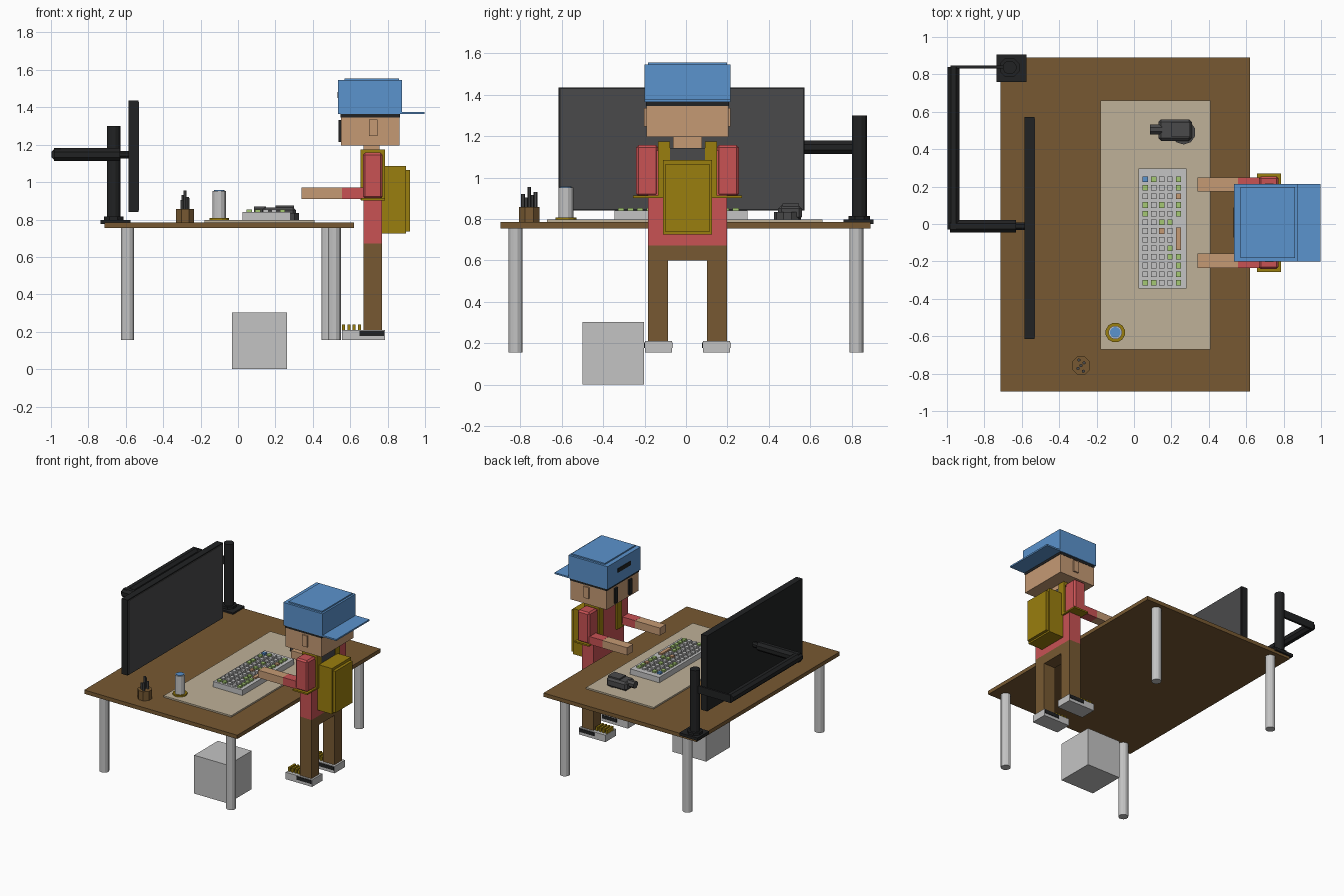
import bpy, math, random
from mathutils import Vector

random.seed(4)


def mat(name, r, g, b):
    m = bpy.data.materials.new(name)
    lin = [(c / 255 / 12.92) if c < 11 else ((c / 255 + 0.055) / 1.055) ** 2.4 for c in (r, g, b)]
    m.diffuse_color = (*lin, 1)
    return m


BLACK = mat("black", 33, 34, 35)
DARK = mat("dark grey", 74, 74, 75)
LIGHT = mat("light grey", 196, 196, 196)
BEIGE = mat("beige", 191, 177, 152)
BROWN = mat("brown", 119, 89, 50)
BLUE = mat("blue", 91, 147, 205)
RED = mat("red", 200, 82, 84)
SKIN = mat("skin", 197, 154, 116)
OLIVE = mat("olive", 154, 126, 14)
GREEN = mat("green", 165, 200, 115)


def mesh(name, verts, faces, m):
    me = bpy.data.meshes.new(name)
    me.from_pydata(verts, [], faces)
    me.materials.append(m)
    ob = bpy.data.objects.new(name, me)
    bpy.context.collection.objects.link(ob)
    return ob


def box(name, x0, x1, y0, y1, z0, z1, m, bevel=0):
    v = [(x, y, z) for x in (x0, x1) for y in (y0, y1) for z in (z0, z1)]
    f = [(0, 1, 3, 2), (4, 6, 7, 5), (0, 4, 5, 1), (2, 3, 7, 6), (0, 2, 6, 4), (1, 5, 7, 3)]
    ob = mesh(name, v, f, m)
    if bevel:
        b = ob.modifiers.new("edge", "BEVEL")
        b.width, b.segments = bevel, 1
    return ob


def tube(name, a, b, r, m, n=12, r2=None):
    a, b = Vector(a), Vector(b)
    r2 = r if r2 is None else r2
    q = (b - a).to_track_quat('Z', 'Y')
    v = []
    for p, rad in ((a, r), (b, r2)):
        for i in range(n):
            t = 2 * math.pi * (i + 0.5) / n
            v.append(p + q @ Vector((rad * math.cos(t), rad * math.sin(t), 0)))
    f = [(i, (i + 1) % n, n + (i + 1) % n, n + i) for i in range(n)]
    f += [tuple(range(n - 1, -1, -1)), tuple(range(n, 2 * n))]
    return mesh(name, v, f, m)


# Desk, legs, storage cube, desk mat
box("desk_top", -0.715, 0.62, -0.895, 0.89, 0.755, 0.785, BROWN)
for nm, x, y in (("front_left", -0.59, -0.823), ("back_left", -0.59, 0.823),
                 ("front_right", 0.515, -0.823), ("back_right", 0.48, 0.823)):
    tube("desk_leg_" + nm, (x, y, 0.155), (x, y, 0.757), 0.036, LIGHT)
box("storage_cube", -0.033, 0.262, -0.5, -0.203, 0, 0.302, LIGHT)
box("desk_mat", -0.18, 0.41, -0.67, 0.66, 0.784, 0.797, BEIGE)

# Monitor with screen
box("monitor_body", -0.585, -0.533, -0.615, 0.572, 0.84, 1.435, BLACK)
box("monitor_screen", -0.534, -0.528, -0.607, 0.564, 0.848, 1.427, DARK)

# Monitor stand and folding arm
box("stand_base", -0.735, -0.575, 0.76, 0.905, 0.775, 0.797, BLACK)
tube("stand_collar", (-0.665, 0.837, 0.795), (-0.665, 0.837, 0.815), 0.056, BLACK, 8)
tube("stand_pole", (-0.665, 0.837, 0.8), (-0.665, 0.837, 1.3), 0.037, BLACK)
box("arm_link", -0.98, -0.665, 0.832, 0.848, 1.118, 1.178, BLACK)
tube("arm_long", (-0.965, 0.84, 1.147), (-0.965, -0.03, 1.147), 0.036, BLACK, 8)
tube("arm_short", (-0.985, -0.012, 1.147), (-0.63, -0.012, 1.147), 0.037, BLACK, 8)
tube("arm_mount", (-0.64, -0.012, 1.147), (-0.58, -0.012, 1.147), 0.022, BLACK, 8)

# Keyboard with a grid of keys and a long space key
box("keyboard_base", 0.025, 0.28, -0.345, 0.297, 0.795, 0.84, LIGHT)
for col, x in enumerate((0.06, 0.105, 0.148, 0.193, 0.238)):
    for row in range(13):
        y = 0.24 - row * 0.0462
        if col == 4 and 5 <= row <= 8:
            continue
        c = LIGHT
        pick = random.random()
        if col == 0 and row == 0:
            c = BLUE
        elif pick < (0.7 if col == 4 else 0.18):
            c = GREEN
        elif pick > 0.93:
            c = SKIN
        box("key", x - 0.014, x + 0.014, y - 0.015, y + 0.015, 0.838, 0.853, c)
box("space_key", 0.224, 0.252, -0.14, -0.02, 0.838, 0.853, SKIN)

# Dark desk gadget beside the keyboard
box("gadget_body", 0.13, 0.31, 0.445, 0.56, 0.796, 0.865, DARK, 0.015)
tube("gadget_base", (0.265, 0.49, 0.796), (0.265, 0.49, 0.835), 0.065, DARK, 10)
box("gadget_top", 0.2, 0.3, 0.465, 0.545, 0.86, 0.876, DARK)
tube("gadget_nose", (0.085, 0.505, 0.845), (0.15, 0.505, 0.845), 0.028, DARK, 8)

# Cup on a coaster, with drink
tube("coaster", (-0.1, -0.58, 0.79), (-0.1, -0.58, 0.808), 0.053, OLIVE)
tube("cup", (-0.1, -0.58, 0.8), (-0.1, -0.58, 0.953), 0.037, LIGHT)
tube("drink", (-0.1, -0.58, 0.95), (-0.1, -0.58, 0.957), 0.029, BLUE)

# Pen pot with pens
px, py = -0.283, -0.757
tube("pen_pot", (px, py, 0.78), (px, py, 0.857), 0.053, BROWN, 8)
for dx, dy, h in ((0, 0, 0.955), (0.016, 0.015, 0.915), (-0.016, -0.015, 0.905),
                  (0.012, -0.03, 0.92), (-0.012, 0.03, 0.93)):
    tube("pen", (px + dx, py + dy, 0.85), (px + dx, py + dy, h), 0.009, DARK, 6)

# Figure: head, neck, face (looking toward -x)
C = 0.007
box("head", 0.55, 0.863, C - 0.198, C + 0.198, 1.197, 1.352, SKIN)
box("hair_band", 0.547, 0.866, C - 0.2, C + 0.2, 1.346, 1.368, BLACK)
box("neck", 0.67, 0.757, C - 0.07, C + 0.07, 1.12, 1.2, SKIN)
for s in (-1, 1):
    box("eye", 0.537, 0.552, C + s * 0.09 - 0.018, C + s * 0.09 + 0.018, 1.214, 1.332, BLACK)
    ear = sorted((C + s * 0.19, C + s * 0.209))
    box("ear", 0.7, 0.745, ear[0], ear[1], 1.246, 1.335, SKIN)

# Cap worn backwards
box("cap", 0.535, 0.877, C - 0.207, C + 0.207, 1.365, 1.545, BLUE)
box("cap_crown", 0.57, 0.862, C - 0.19, C + 0.19, 1.54, 1.555, BLUE)
box("cap_brim", 0.86, 0.997, C - 0.207, C + 0.207, 1.364, 1.376, BLUE)
box("cap_opening", 0.531, 0.537, C - 0.08, C + 0.08, 1.45, 1.482, BLACK)

# Torso and hips
box("torso", 0.67, 0.77, C - 0.19, C + 0.19, 0.673, 1.13, RED)
box("collar", 0.7, 0.783, C - 0.09, C + 0.09, 1.07, 1.142, DARK)
box("hips", 0.67, 0.77, C - 0.19, C + 0.19, 0.6, 0.674, BROWN)

for s in (-1, 1):
    def side(name, x0, x1, a, b, z0, z1, m, bevel=0):
        y0, y1 = sorted((C + s * a, C + s * b))
        return box(name, x0, x1, y0, y1, z0, z1, m, bevel)

    # Arms
    side("upper_arm", 0.667, 0.773, 0.14, 0.248, 0.91, 1.157, RED, 0.012)
    side("sleeve", 0.555, 0.68, 0.166, 0.241, 0.91, 0.972, RED)
    side("forearm", 0.34, 0.556, 0.166, 0.241, 0.911, 0.971, SKIN)

    # Backpack straps
    side("strap_front", 0.655, 0.67, 0.085, 0.142, 0.905, 1.17, OLIVE)
    side("strap_top", 0.655, 0.785, 0.085, 0.142, 1.15, 1.174, OLIVE)
    side("strap_back", 0.768, 0.785, 0.085, 0.142, 0.905, 1.17, OLIVE)
    side("strap_under_arm", 0.657, 0.785, 0.12, 0.263, 0.902, 0.914, OLIVE)

    # Legs and shoes
    side("trouser_leg", 0.67, 0.77, 0.095, 0.19, 0.205, 0.602, BROWN)
    side("shoe", 0.555, 0.785, 0.075, 0.205, 0.155, 0.21, LIGHT)
    for a in (0.071, 0.204):
        side("shoe_stripe", 0.65, 0.78, a, a + 0.005, 0.178, 0.205, BLACK)
    for i in range(4):
        x = 0.557 + i * 0.028
        side("lace", x, x + 0.016, 0.1, 0.18, 0.205, 0.24, OLIVE)

# Backpack
box("backpack", 0.77, 0.897, C - 0.118, C + 0.118, 0.725, 1.085, OLIVE)
box("backpack_pocket", 0.89, 0.92, C - 0.106, C + 0.106, 0.737, 1.065, OLIVE)
